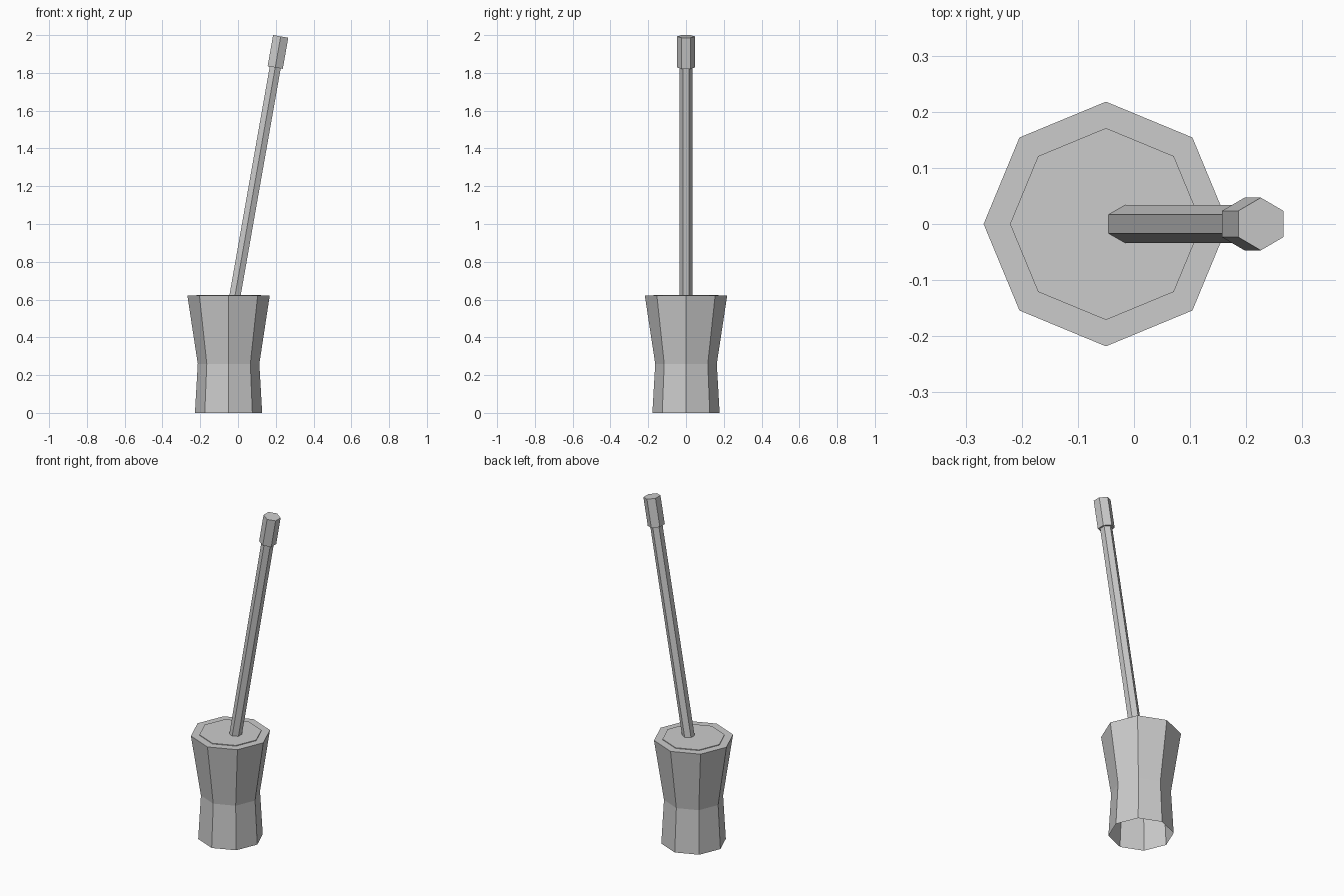
import bpy, bmesh
from math import sin, cos, tan, pi, radians
from mathutils import Matrix

if "Cube" in bpy.data.objects:
    bpy.data.objects.remove(bpy.data.objects["Cube"])


def lathe(name, profile, sides, phase, cap_bottom, matrix):
    """Flat-shaded revolved shell from (radius, z) rings, capped on top."""
    bm = bmesh.new()
    rings = [[bm.verts.new((r * cos(phase + 2 * pi * i / sides),
                            r * sin(phase + 2 * pi * i / sides), z))
              for i in range(sides)] for r, z in profile]
    for a, b in zip(rings, rings[1:]):
        for i in range(sides):
            j = (i + 1) % sides
            bm.faces.new((a[i], a[j], b[j], b[i]))
    bm.faces.new(rings[-1])
    if cap_bottom:
        bm.faces.new(rings[0][::-1])
    mesh = bpy.data.meshes.new(name)
    bm.to_mesh(mesh)
    bm.free()
    ob = bpy.data.objects.new(name, mesh)
    ob.matrix_world = matrix
    bpy.context.collection.objects.link(ob)
    return ob


# Waisted octagonal tub, open underneath, with a barely raised lid disc
tub_profile = [(0.178, 0), (0.163, 0.26), (0.218, 0.621),
               (0.171, 0.621), (0.171, 0.625)]
lathe("tub", tub_profile, 8, 0, False, Matrix.Translation((-0.05, 0, 0)))

# Leaning hexagonal stick and its thicker grip share one tilted axis
tilt = radians(10)
top_x, top_z = 0.226, 1.993
axis = Matrix.Translation((top_x, 0, top_z)) @ Matrix.Rotation(tilt, 4, 'Y')
length = (top_z - 0.60) / cos(tilt)
lathe("stick", [(0.034, -length), (0.034, -0.16)], 6, pi / 2, True, axis)
lathe("grip", [(0.047, -0.167), (0.047, 0)], 6, pi / 2, True, axis)
